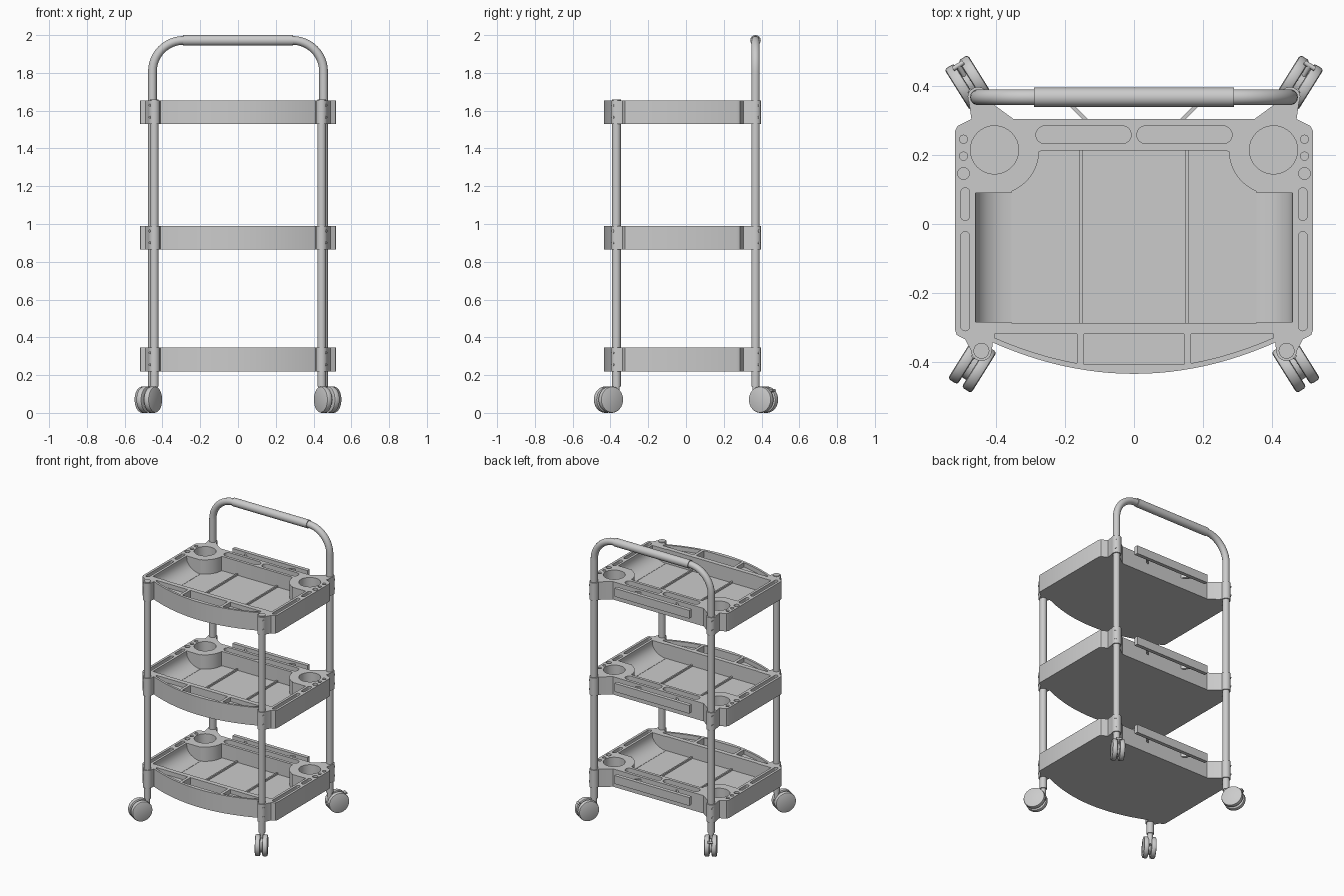
import bpy, bmesh, math
from mathutils import Matrix, Vector

cube = bpy.data.objects.get("Cube")
if cube:
    bpy.data.objects.remove(cube, do_unlink=True)

grey = bpy.data.materials.new("light_grey")
grey.use_nodes = True
COLOUR = (0.6, 0.6, 0.6, 1)
grey.diffuse_color = COLOUR
grey.node_tree.nodes["Principled BSDF"].inputs["Base Color"].default_value = COLOUR

H = 0.125                       # tray height
FLOOR = 0.025                   # basin floor above tray underside
TRAY_Z = {"lower": 0.22, "middle": 0.865, "upper": 1.53}
FRONT = Vector((0.443, -0.368, 0))
BACK = Vector((0.453, 0.368, 0))
CUP = Vector((0.405, 0.215, 0))


def finish(name, mesh):
    mesh.materials.clear()
    mesh.materials.append(grey)
    mesh.shade_smooth()
    mesh.set_sharp_from_angle(angle=math.radians(35))
    ob = bpy.data.objects.new(name, mesh)
    bpy.context.collection.objects.link(ob)
    return ob


def from_bm(name, bm):
    bmesh.ops.recalc_face_normals(bm, faces=bm.faces)
    mesh = bpy.data.meshes.new(name)
    bm.to_mesh(mesh)
    bm.free()
    return finish(name, mesh)


def prism(bm, pts, z0, z1, matrix=Matrix()):
    """Extrude a flat outline from z0 to z1."""
    low = [bm.verts.new(matrix @ Vector((x, y, z0))) for x, y in pts]
    high = [bm.verts.new(matrix @ Vector((x, y, z1))) for x, y in pts]
    bm.faces.new(low)
    bm.faces.new(high)
    for i in range(len(pts)):
        j = (i + 1) % len(pts)
        bm.faces.new((low[i], low[j], high[j], high[i]))


def rect(x0, x1, y0, y1):
    return [(x0, y0), (x1, y0), (x1, y1), (x0, y1)]


def arc(cx, cy, r, a0, a1, n):
    return [(cx + r * math.cos(math.radians(a0 + (a1 - a0) * i / n)),
             cy + r * math.sin(math.radians(a0 + (a1 - a0) * i / n))) for i in range(n + 1)]


def circle(cx, cy, r, n=24):
    return arc(cx, cy, r, 0, 360, n)[:-1]


def slot(x0, x1, y0, y1):
    """Rounded slot along its longer direction."""
    if x1 - x0 > y1 - y0:
        r, cy = (y1 - y0) / 2, (y0 + y1) / 2
        return arc(x1 - r, cy, r, -90, 90, 8) + arc(x0 + r, cy, r, 90, 270, 8)
    r, cx = (x1 - x0) / 2, (x0 + x1) / 2
    return arc(cx, y1 - r, r, 0, 180, 8) + arc(cx, y0 + r, r, 180, 360, 8)


def flip(pts, s):
    return [(s * x, y) for x, y in pts]


def mirrored(half):
    return half + [(-x, y) for x, y in reversed(half) if x > 1e-5]


def rod(bm, a, b, r, n=24):
    a, b = Vector(a), Vector(b)
    m = Matrix.Translation((a + b) / 2) @ (b - a).to_track_quat('Z', 'Y').to_matrix().to_4x4()
    return bmesh.ops.create_cone(bm, cap_ends=True, segments=n, radius1=r, radius2=r,
                                 depth=(b - a).length, matrix=m)["verts"]


def front_y(x):
    return -0.435 + 0.1 * (x / 0.43) ** 2


# Tray body with bowed front and corner sleeves for the posts
outline = [(0.41 * i / 12, front_y(0.41 * i / 12)) for i in range(13)]
outline += arc(FRONT.x, FRONT.y, 0.03, 190, 360, 10)
outline += [(0.49, -0.335), (0.515, -0.322), (0.52, -0.305), (0.52, 0.27), (0.512, 0.285), (0.472, 0.305)]
outline += arc(BACK.x, BACK.y, 0.03, -30, 190, 12)
outline += [(0.405, 0.345), (0.35, 0.305), (0, 0.305)]
bm = bmesh.new()
prism(bm, mirrored(outline), 0, H)
blank = from_bm("tray_blank", bm)

TOP = H + 0.02
cutters = []

# Main basin, wrapping around the cup rings
bm = bmesh.new()
basin = [(0, -0.288), (0.355, -0.288)]
basin += arc(CUP.x, CUP.y, 0.13, 247.4, 182, 10) + [(0.262, 0.213), (0, 0.213)]
prism(bm, mirrored(basin), FLOOR, TOP)
cutters.append(from_bm("basin_cutter", bm))

# Scooped side ends of the basin
bm = bmesh.new()
scoop = [(0.3, FLOOR + 0.001), (0.35, FLOOR + 0.001)]
scoop += [(0.35 + 0.11 * math.sin(t), FLOOR + 0.001 + 0.085 * (1 - math.cos(t)))
          for t in (math.pi / 2 * i / 6 for i in range(1, 7))]
scoop += [(0.46, TOP), (0.3, TOP)]
upright = Matrix.Rotation(math.pi / 2, 4, 'X')
for s in (1, -1):
    prism(bm, flip(scoop, s), -0.09, 0.284, upright)
cutters.append(from_bm("scoop_cutter", bm))

# Cup holes, tool slots and front pockets
bm = bmesh.new()
for s in (1, -1):
    prism(bm, flip(circle(CUP.x, CUP.y, 0.07, 32), s), 0.03, TOP)
    prism(bm, flip(slot(0.008, 0.285, 0.233, 0.285), s), 0.07, TOP)
    prism(bm, flip(slot(0.477, 0.503, -0.31, -0.022), s), 0.06, TOP)
    prism(bm, flip(slot(0.477, 0.503, 0.01, 0.105), s), 0.06, TOP)
    for y, r in ((0.147, 0.017), (0.197, 0.012), (0.246, 0.012)):
        prism(bm, flip(circle(0.495, y, r, 16), s), 0.06, TOP)
    xs = [0.165 + 0.24 * i / 6 for i in range(7)]
    pocket = [(x, front_y(x) + 0.016) for x in xs] + [(0.405, -0.32), (0.165, -0.32)]
    prism(bm, flip(pocket, s), 0.095, TOP)
prism(bm, rect(-0.145, 0.145, -0.408, -0.32), 0.045, TOP)
cutters.append(from_bm("pocket_cutter", bm))

for c in cutters:
    c.hide_render = True
    mod = blank.modifiers.new("cut", 'BOOLEAN')
    mod.operation, mod.solver, mod.object = 'DIFFERENCE', 'EXACT', c
bpy.context.view_layer.update()
graph = bpy.context.evaluated_depsgraph_get()
tray_mesh = bpy.data.meshes.new_from_object(blank.evaluated_get(graph))
for ob in cutters + [blank]:
    bpy.data.objects.remove(ob, do_unlink=True)

# Three trays, each with floor ribs, rear hanging rail and screws
for level, z in TRAY_Z.items():
    finish(level + "_tray", tray_mesh.copy()).location.z = z
    bm = bmesh.new()
    for x in (-0.155, 0.155):
        prism(bm, rect(x - 0.005, x + 0.005, -0.288, 0.213), FLOOR - 0.002, FLOOR + 0.012)
    from_bm(level + "_floor_ribs", bm).location.z = z
    bm = bmesh.new()
    prism(bm, rect(-0.29, 0.29, 0.352, 0.378), H - 0.06, H - 0.002)
    for s in (1, -1):
        arm = [(0.13, 0.3), (0.145, 0.3), (0.2, 0.355), (0.185, 0.355)]
        prism(bm, flip(arm, s), H - 0.05, H - 0.015)
    from_bm(level + "_rear_rail", bm).location.z = z
    bm = bmesh.new()
    for p in (FRONT, BACK):
        for s in (1, -1):
            for h in (0.035, 0.098):
                out = Vector((s * 0.8, math.copysign(0.6, p.y), 0))
                base = Vector((s * p.x, p.y, h))
                rod(bm, base + out * 0.02, base + out * 0.033, 0.007, 12)
    from_bm(level + "_screws", bm).location.z = z

# Front posts
for side, s in (("left", 1), ("right", -1)):
    bm = bmesh.new()
    rod(bm, (s * FRONT.x, FRONT.y, 0.14), (s * FRONT.x, FRONT.y, 1.66), 0.023)
    from_bm(side + "_front_post", bm)

# Rear posts and handle as one bent tube
bend, top = 0.165, 1.972
half = [(0, top)] + arc(BACK.x - bend, top - bend, bend, 90, 0, 12) + [(BACK.x, 0.14)]
path = [(-x, z) for x, z in reversed(half[1:])] + half[1:]
curve = bpy.data.curves.new("rear_frame_path", 'CURVE')
curve.dimensions = '3D'
curve.bevel_depth = 0.023
curve.bevel_resolution = 5
curve.use_fill_caps = True
spline = curve.splines.new('POLY')
spline.points.add(len(path) - 1)
for point, (x, z) in zip(spline.points, path):
    point.co = (x, BACK.y, z, 1)
temp = bpy.data.objects.new("rear_frame_path", curve)
bpy.context.collection.objects.link(temp)
bpy.context.view_layer.update()
graph = bpy.context.evaluated_depsgraph_get()
finish("rear_frame", bpy.data.meshes.new_from_object(temp.evaluated_get(graph)))
bpy.data.objects.remove(temp, do_unlink=True)

bm = bmesh.new()
rod(bm, (-0.29, BACK.y, top), (0.29, BACK.y, top), 0.028, 32)
from_bm("handle_grip", bm)

# Twin-wheel casters turned outward at the corners
for end, p in (("front", FRONT), ("back", BACK)):
    for side, s in (("left", 1), ("right", -1)):
        roll = Vector((s * 0.53, math.copysign(0.85, p.y), 0))
        axle = Vector((-roll.y, roll.x, 0))
        post = Vector((s * p.x, p.y, 0))
        hub = post + roll * 0.05 + Vector((0, 0, 0.07))
        bm = bmesh.new()
        for k in (1, -1):
            rod(bm, hub + axle * k * 0.007, hub + axle * k * 0.04, 0.07, 32)
        rims = [e for e in bm.edges if any(len(f.verts) > 4 for f in e.link_faces)]
        bmesh.ops.bevel(bm, geom=rims, offset=0.008, segments=2, affect='EDGES', profile=0.5)
        from_bm(end + "_" + side + "_wheels", bm)
        bm = bmesh.new()
        rod(bm, hub - axle * 0.012, hub + axle * 0.012, 0.045)
        rod(bm, post + Vector((0, 0, 0.06)), post + Vector((0, 0, 0.17)), 0.017)
        if end == "back":       # brake lever
            rod(bm, hub + Vector((0, 0, 0.02)), hub + roll * 0.06 + Vector((0, 0, 0.05)), 0.008, 12)
            tip = hub + roll * 0.058 + Vector((0, 0, 0.05))
            rod(bm, tip - axle * 0.018, tip + axle * 0.018, 0.007, 12)
        from_bm(end + "_" + side + "_caster_fork", bm)
